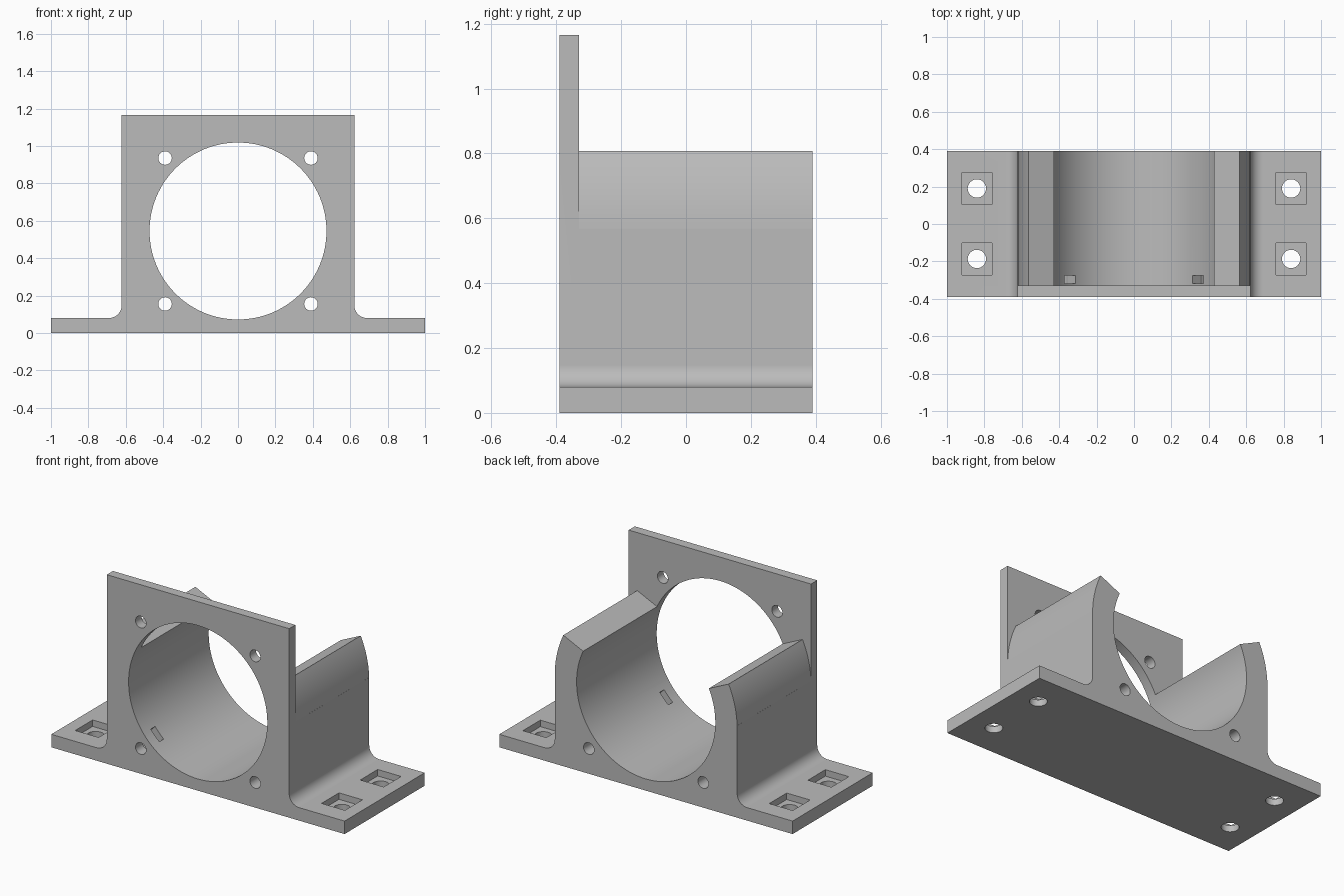
import bpy, bmesh
from math import sin, cos, radians, pi
from mathutils import Matrix

if "Cube" in bpy.data.objects:
    bpy.data.objects.remove(bpy.data.objects["Cube"], do_unlink=True)

grey = bpy.data.materials.new("matte grey")
grey.use_nodes = True
colour = (0.5, 0.5, 0.5, 1)
grey.diffuse_color = colour
grey.node_tree.nodes["Principled BSDF"].inputs["Base Color"].default_value = colour

HALF_Y, PLATE_BACK = 0.39, -0.33
WALL, BASE, TOP = 0.622, 0.08, 1.165
AXIS_Z, BORE, FILLET = 0.545, 0.473, 0.068


def finish(name, bm):
    bmesh.ops.recalc_face_normals(bm, faces=bm.faces)
    mesh = bpy.data.meshes.new(name)
    bm.to_mesh(mesh)
    bm.free()
    mesh.materials.append(grey)
    obj = bpy.data.objects.new(name, mesh)
    bpy.context.collection.objects.link(obj)
    return obj


def arc(cx, cz, r, start, end, steps):
    angles = [radians(start + (end - start) * i / steps) for i in range(steps + 1)]
    return [(cx + r * cos(a), cz + r * sin(a)) for a in angles]


def mirrored(half):
    return half + [(-x, z) for x, z in reversed(half)]


def extrude(name, outline, y0, y1):
    bm = bmesh.new()
    face = bm.faces.new([bm.verts.new((x, y0, z)) for x, z in outline])
    new = bmesh.ops.extrude_face_region(bm, geom=[face])["geom"]
    bmesh.ops.translate(bm, vec=(0, y1 - y0, 0),
                        verts=[v for v in new if isinstance(v, bmesh.types.BMVert)])
    return finish(name, bm)


def cylinder(name, r, depth, matrix, sides):
    bm = bmesh.new()
    bmesh.ops.create_cone(bm, cap_ends=True, segments=sides, radius1=r, radius2=r,
                          depth=depth, matrix=matrix)
    return finish(name, bm)


def box(name, size, matrix):
    bm = bmesh.new()
    bmesh.ops.create_cube(bm, size=1, matrix=matrix @ Matrix.Diagonal((*size, 1)))
    return finish(name, bm)


def cut(target, cutter):
    cutter.hide_render = True
    mod = target.modifiers.new("cut", 'BOOLEAN')
    mod.operation, mod.solver, mod.object = 'DIFFERENCE', 'EXACT', cutter
    bpy.context.view_layer.objects.active = target
    bpy.ops.object.modifier_apply(modifier=mod.name)
    bpy.data.objects.remove(cutter, do_unlink=True)


# Flanged block with filleted feet
half = [(1, 0), (1, BASE)]
half += arc(WALL + FILLET, BASE + FILLET, FILLET, 270, 180, 10) + [(WALL, TOP)]
bracket = extrude("mounting_bracket", mirrored(half), -HALF_Y, HALF_Y)

# Space behind the plate: rounded shoulders ending in radial faces
outer = arc(0, AXIS_Z, WALL, 2, 25, 14)
edge = [(0.75, 1.3), (0.75, outer[0][1])] + outer + arc(0, AXIS_Z, 0.4, 25, 25, 1)[:1]
cut(bracket, extrude("shoulder_cutter", mirrored(edge), PLATE_BACK, 0.5))

# Main bore
along_y = Matrix.Rotation(pi / 2, 4, 'X')
cut(bracket, cylinder("bore_cutter", BORE, 1, Matrix.Translation((0, 0, AXIS_Z)) @ along_y, 128))

for side in (-1, 1):
    # Screw holes around the bore
    for up in (-1, 1):
        place = Matrix.Translation((side * 0.39, 0, AXIS_Z + up * 0.39))
        cut(bracket, cylinder("screw_cutter", 0.036, 1, place @ along_y, 32))
    # Nut slots inside the bore
    a = radians(43.5)
    place = Matrix.Translation((side * 0.52 * cos(a), -0.297, AXIS_Z - 0.52 * sin(a)))
    turn = Matrix.Rotation(side * pi / 4, 4, 'Y')
    cut(bracket, box("slot_cutter", (0.15, 0.042, 0.085), place @ turn))
    # Flange holes with square nut pockets
    for y in (-0.187, 0.19):
        cut(bracket, box("pocket_cutter", (0.16, 0.17, 0.1),
                         Matrix.Translation((side * 0.84, y, BASE + 0.01))))
        cut(bracket, cylinder("flange_cutter", 0.049, 0.4,
                              Matrix.Translation((side * 0.84, y, 0)), 40))

# Smooth curved faces, crisp edges
bpy.ops.object.select_all(action='DESELECT')
bracket.select_set(True)
bpy.context.view_layer.objects.active = bracket
bpy.ops.object.shade_smooth_by_angle(angle=radians(20))
weighted = bracket.modifiers.new("even_normals", 'WEIGHTED_NORMAL')
weighted.keep_sharp = True
